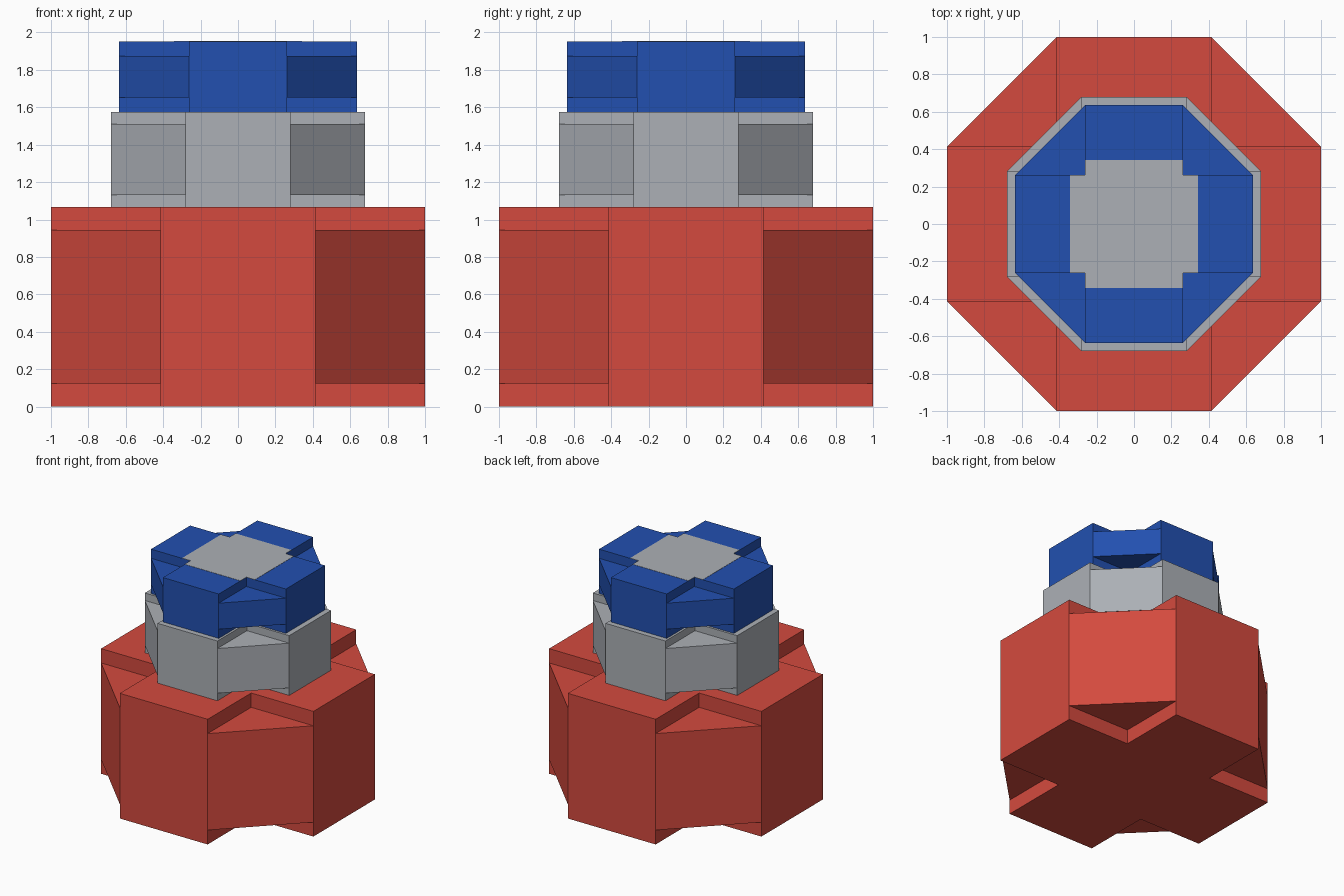
import bpy, bmesh

if "Cube" in bpy.data.objects:
    bpy.data.objects.remove(bpy.data.objects["Cube"])


def srgb(c):
    return tuple(((v / 255 + 0.055) / 1.055) ** 2.4 for v in c) + (1.0,)


def material(name, rgb):
    m = bpy.data.materials.new(name)
    m.diffuse_color = srgb(rgb)
    m.use_nodes = True
    m.node_tree.nodes["Principled BSDF"].inputs["Base Color"].default_value = m.diffuse_color
    return m


RED = material("red", (212, 74, 62))
GREY = material("grey", (172, 176, 182))
BLUE = material("blue", (34, 80, 176))


def cross_outline(r, a):
    """Plus-shaped outline: arms reach r, half width a (counter-clockwise)."""
    pts, (x, y, u, v) = [], (r, -a, r, a)
    for _ in range(4):
        pts += [(x, y), (u, v), (a if u > 0 else -a, a if v > 0 else -a)]
        x, y, u, v = -y, x, -v, u
    return pts


def prism(bm, pts, z0, z1, skip=()):
    """Extrude an outline, leaving out the hidden side faces listed in skip."""
    lo = [bm.verts.new((x, y, z0)) for x, y in pts]
    hi = [bm.verts.new((x, y, z1)) for x, y in pts]
    n = len(pts)
    bm.faces.new(lo[::-1])
    bm.faces.new(hi)
    for i in range(n):
        if i not in skip:
            j = (i + 1) % n
            bm.faces.new((lo[i], lo[j], hi[j], hi[i]))


def make_object(name, bm, mat):
    mesh = bpy.data.meshes.new(name)
    bm.to_mesh(mesh)
    bm.free()
    mesh.materials.append(mat)
    bpy.context.collection.objects.link(bpy.data.objects.new(name, mesh))


def tier(name, r, a, z0, z1, inset, mat):
    """Full-height cross with shorter wedges filling its four corners."""
    bm = bmesh.new()
    prism(bm, cross_outline(r, a), z0, z1)
    p, q = (r, a), (a, r)
    for _ in range(4):
        corner = (a if p[0] > 0 else -a, a if p[1] > 0 else -a)
        prism(bm, [corner, p, q], z0 + inset, z1 - inset, skip=(0, 2))
        p, q = (-p[1], p[0]), (-q[1], q[0])
        a_sign = corner  # next quarter turn uses the rotated end points
    make_object(name, bm, mat)


# Stacked tiers
tier("base_tier", 1.0, 0.414, 0.0, 1.066, 0.122, RED)
tier("middle_tier", 0.68, 0.282, 1.066, 1.575, 0.064, GREY)
tier("top_tier", 0.635, 0.263, 1.575, 1.953, 0.078, BLUE)

# Thin grey panel on the top face
bm = bmesh.new()
prism(bm, cross_outline(0.343, 0.263), 1.951, 1.955)
make_object("top_panel", bm, GREY)
